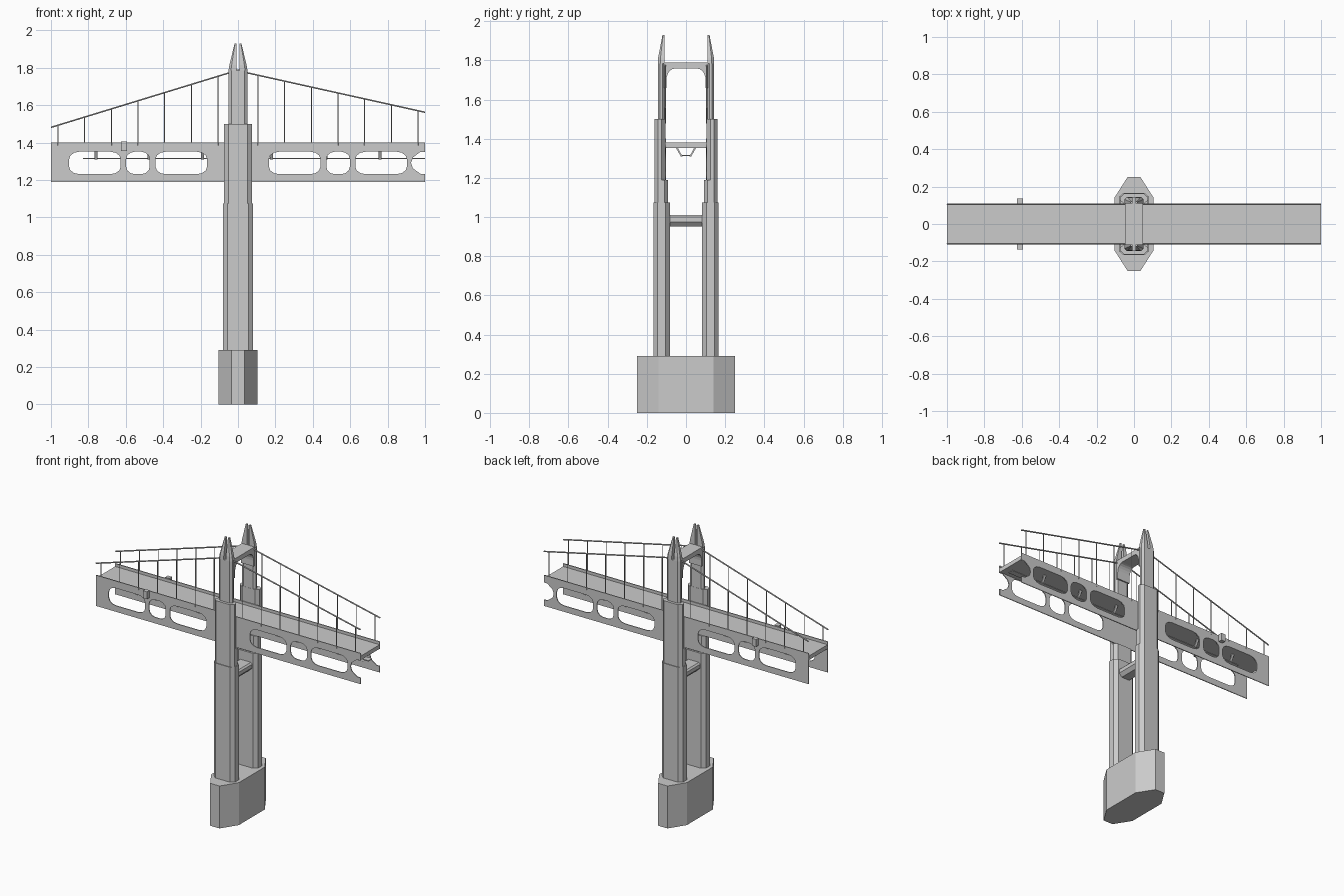
import bpy, bmesh, math
from mathutils import Vector

if "Cube" in bpy.data.objects:
    bpy.data.objects.remove(bpy.data.objects["Cube"])


def loft(name, rings):
    """Closed solid through a stack of matching rings."""
    bm = bmesh.new()
    vs = [[bm.verts.new(p) for p in r] for r in rings]
    n = len(rings[0])
    for a, b in zip(vs, vs[1:]):
        for i in range(n):
            j = (i + 1) % n
            bm.faces.new((a[i], a[j], b[j], b[i]))
    bm.faces.new(vs[0][::-1])
    bm.faces.new(vs[-1])
    bmesh.ops.recalc_face_normals(bm, faces=bm.faces)
    me = bpy.data.meshes.new(name)
    bm.to_mesh(me)
    bm.free()
    ob = bpy.data.objects.new(name, me)
    bpy.context.collection.objects.link(ob)
    return ob


def mirror(ob, x=False, y=True):
    m = ob.modifiers.new("mirror", 'MIRROR')
    m.use_axis = (x, y, False)
    return ob


def box(name, x0, x1, y0, y1, z0, z1):
    return loft(name, [[(x0, y0, z), (x1, y0, z), (x1, y1, z), (x0, y1, z)] for z in (z0, z1)])


def extrude_x(name, profile, x0, x1):
    return loft(name, [[(x, y, z) for y, z in profile] for x in (x0, x1)])


def rod(name, a, b, r, sides=6):
    a, b = Vector(a), Vector(b)
    q = (b - a).to_track_quat('Z', 'Y')
    ring = [q @ Vector((r * math.cos(t), r * math.sin(t), 0))
            for t in (2 * math.pi * i / sides for i in range(sides))]
    return loft(name, [[a + p for p in ring], [b + p for p in ring]])


def octagon(hx, y0, y1, cx, cy):
    return [(-hx + cx, y0), (hx - cx, y0), (hx, y0 + cy), (hx, y1 - cy),
            (hx - cx, y1), (-hx + cx, y1), (-hx, y1 - cy), (-hx, y0 + cy)]


def prism(name, pts, z0, z1):
    return loft(name, [[(x, y, z) for x, y in pts] for z in (z0, z1)])


# Foundation block
prism("foundation", octagon(0.105, -0.25, 0.25, 0.07, 0.11), 0, 0.29)

# Stepped tower legs
mirror(prism("lower_leg", octagon(0.08, 0.082, 0.167, 0.025, 0.022), 0.28, 1.075))
mirror(prism("middle_leg_base", octagon(0.074, 0.092, 0.162, 0.022, 0.018), 1.07, 1.19))
mirror(prism("middle_leg", octagon(0.074, 0.108, 0.162, 0.022, 0.018), 1.19, 1.5))
mirror(prism("upper_leg", octagon(0.051, 0.109, 0.144, 0.015, 0.012), 1.49, 1.785))

# Split spires on top of the legs
def prong(x1, y1, c, z):
    return [(0.008, 0.109, z), (x1, 0.109, z), (x1, y1 - c, z), (x1 - c, y1, z), (0.008, y1, z)]

mirror(loft("spire_prong", [prong(0.051, 0.144, 0.013, 1.785),
                            prong(0.046, 0.142, 0.012, 1.815),
                            prong(0.018, 0.12, 0.003, 1.93)]), x=True)

# Arched top crossbeam
half = [(0.1, 1.66)] + [(0.058 + 0.042 * math.cos(t), 1.70 + 0.058 * math.sin(t))
                        for t in (math.pi / 2 * i / 5 for i in range(6))]
arch = [(-0.112, 1.66), (-0.112, 1.79), (0.112, 1.79), (0.112, 1.66)]
arch += half + [(-y, z) for y, z in half[::-1]]
extrude_x("top_crossbeam", arch, -0.048, 0.048)

# Lower crossbeam with chamfered underside
beam = [(-0.05, 1.0), (-0.04, 1.01), (0.04, 1.01), (0.05, 1.0), (0.05, 0.975), (0.03, 0.952),
        (-0.03, 0.952), (-0.05, 0.975)]
loft("lower_crossbeam", [[(x, y, z) for x, z in beam] for y in (-0.09, 0.09)])

# Road deck
box("road_deck", -1, 1, -0.101, 0.101, 1.352, 1.38)

# Side girders with rounded openings
def opening(cx, hw, rx, rz, hh=0.06, cz=1.291, seg=3):
    pts = []
    for k, (sx, sz) in enumerate(((1, 1), (-1, 1), (-1, -1), (1, -1))):
        for i in range(seg + 1):
            t = math.pi / 2 * (k + i / seg)
            pts.append((cx + sx * (hw - rx) + rx * math.cos(t), cz + sz * (hh - rz) + rz * math.sin(t)))
    return pts

outline = [(1, 1.19), (1, 1.233), (0.975, 1.233), (0.935, 1.262), (0.925, 1.291),
           (0.935, 1.32), (0.975, 1.35), (1, 1.35), (1, 1.4), (-1, 1.4), (-1, 1.19)]
loops = [outline]
for s in (-1, 1):
    loops += [opening(s * c, 0.138, 0.055, 0.04) for c in (0.303, 0.765)]
    loops.append(opening(s * 0.535, 0.063, 0.046, 0.04))
for side in (-1, 1):
    cu = bpy.data.curves.new("girder", 'CURVE')
    cu.dimensions, cu.fill_mode, cu.extrude = '2D', 'BOTH', 0.003
    for pts in loops:
        sp = cu.splines.new('POLY')
        sp.points.add(len(pts) - 1)
        for p, (x, z) in zip(sp.points, pts):
            p.co = (x, z, 0, 1)
        sp.use_cyclic_u = True
    g = bpy.data.objects.new("back_girder" if side > 0 else "front_girder", cu)
    g.location.y = side * 0.104
    g.rotation_euler.x = math.pi / 2
    bpy.context.collection.objects.link(g)
    bpy.ops.object.select_all(action='DESELECT')
    g.select_set(True)
    bpy.context.view_layer.objects.active = g
    bpy.ops.object.convert(target='MESH')

# Service walkway hung under the deck
box("walkway", -0.83, 1, -0.02, 0.02, 1.311, 1.317)
for x in (-0.76, -0.475, -0.19, 0.18, 0.47, 0.76):
    mirror(extrude_x("walkway_hanger", [(0.018, 1.309), (0.026, 1.309), (0.052, 1.354), (0.042, 1.354)],
                     x - 0.008, x + 0.008))

# Side lamp boxes
mirror(box("lamp_box", -0.625, -0.594, 0.106, 0.135, 1.355, 1.405))

# Main cables and suspenders
def cable_z(x):
    return 1.775 - (abs(x) - 0.04) * (0.306 if x < 0 else 0.222)

for s in (-1, 1):
    mirror(rod("main_cable", (s * 0.03, 0.106, cable_z(s * 0.03)), (s, 0.106, cable_z(s)), 0.0045))
    for i in range(7):
        x = s * (0.107 + 0.1425 * i)
        mirror(rod("suspender", (x, 0.106, 1.385), (x, 0.106, cable_z(x)), 0.0028))
mirror(rod("cable_saddle", (-0.035, 0.106, 1.776), (0.035, 0.106, 1.776), 0.0045))
